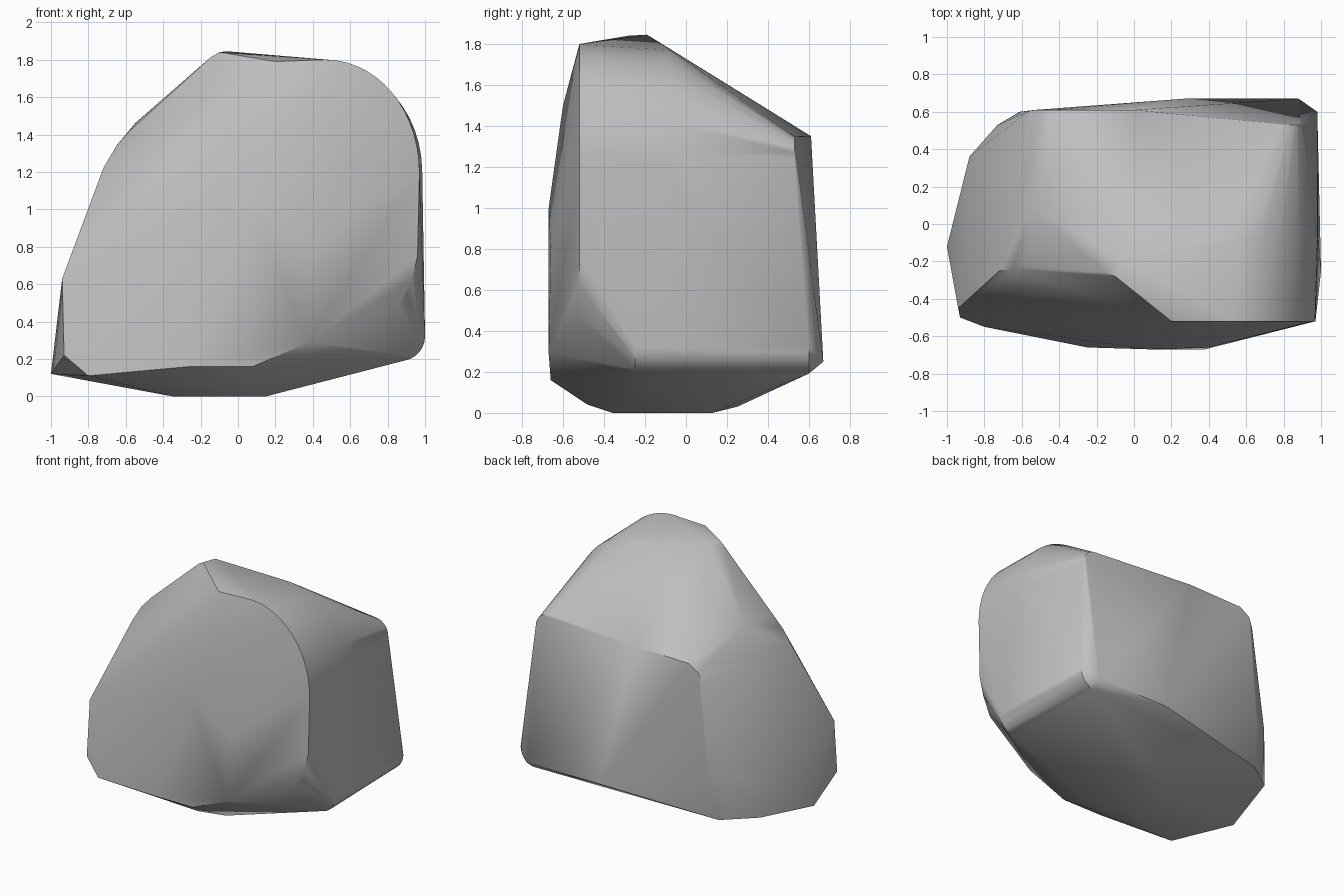
import bpy
import bmesh
import math
from mathutils import Vector

default_cube = bpy.data.objects.get("Cube")
if default_cube:
    bpy.data.objects.remove(default_cube, do_unlink=True)


def make_material(name, color):
    material = bpy.data.materials.new(name)
    material.use_nodes = True
    material.diffuse_color = color
    shader = material.node_tree.nodes["Principled BSDF"]
    shader.inputs["Base Color"].default_value = color
    shader.inputs["Roughness"].default_value = 0.9
    return material


def rounded_corner(center, radius_x, radius_z, start, end, steps):
    """Points of an elliptical corner lying in a plane of constant y."""
    cx, cy, cz = center
    points = []
    for step in range(steps + 1):
        angle = math.radians(start + (end - start) * step / steps)
        points.append(Vector((cx + radius_x * math.cos(angle), cy,
                              cz + radius_z * math.sin(angle))))
    return points


def hull_object(name, points, material, sharp_angle):
    """Wrap a smooth-shaded convex stone skin around the given points."""
    bm = bmesh.new()
    for point in points:
        bm.verts.new(point)
    bmesh.ops.convex_hull(bm, input=bm.verts[:])
    loose = [vert for vert in bm.verts if not vert.link_faces]
    bmesh.ops.delete(bm, geom=loose, context='VERTS')
    bmesh.ops.recalc_face_normals(bm, faces=bm.faces[:])
    mesh = bpy.data.meshes.new(name)
    bm.to_mesh(mesh)
    bm.free()
    mesh.materials.append(material)
    stone = bpy.data.objects.new(name, mesh)
    bpy.context.collection.objects.link(stone)
    bpy.ops.object.select_all(action='DESELECT')
    stone.select_set(True)
    bpy.context.view_layer.objects.active = stone
    bpy.ops.object.shade_smooth_by_angle(angle=math.radians(sharp_angle))
    return stone


# Broad rounded shoulder, tightening to a small corner at the back
shoulder = rounded_corner((.47, -.52, 1.2), .5, .6, 0, 90, 14)
shoulder += rounded_corner((.48, -.08, 1.2), .505, .575, 0, 90, 12)
shoulder += rounded_corner((.79, .53, 1.24), .11, .11, 0, 90, 6)

# Rounded lower edge along the side
lower_edge = rounded_corner((.87, -.25, .32), .13, .13, -80, 0, 6)
lower_edge += rounded_corner((.85, .6, .32), .13, .13, -80, 0, 6)

# Summit and the ridge descending from it
summit = [(-.1, -.28, 1.84), (-.06, -.19, 1.845), (-.15, -.26, 1.81),
          (.2, -.52, 1.79), (-.58, -.22, 1.42), (-.65, -.24, 1.34),
          (-.72, -.25, 1.22), (-.55, .08, 1.46)]

# Gently bulging front, cut under along its lower corner
front = [(.08, -.67, 1), (.4, -.66, .8), (.15, -.6, 1.5),
         (.08, -.66, .16), (-.25, -.66, .16), (-.8, -.55, .11),
         (.38, -.67, .29), (.96, -.52, .75), (.93, -.52, .62),
         (.9, -.52, .55), (.86, -.53, .48)]

# Back slab, leaning outward towards its lower rim
back = [(-.45, .61, 1.34), (-.53, .61, 1.29), (-.56, .605, 1.22),
        (0, .61, 1.35), (.27, .67, .25), (.88, .67, .25),
        (-.61, .6, .46)]

# Narrow end with a small upright facet beside the back slab
narrow_end = [(-.94, -.45, .63), (-.93, -.5, .22), (-1, -.12, .12),
              (-.88, .36, .46), (-.88, .36, .18), (-.73, .53, .52),
              (-.65, .53, .165)]

# Flat resting patch with a chamfered border
base = [(-.35, -.3, 0), (-.35, -.05, 0), (-.2, .13, 0), (.15, .13, 0),
        (.15, -.36, 0), (0, -.48, .04), (.1, .25, .03)]

stone_grey = make_material("stone grey", (.52, .52, .52, 1))
all_points = shoulder + lower_edge + summit + front + back + narrow_end + base
hull_object("boulder", all_points, stone_grey, 34)
